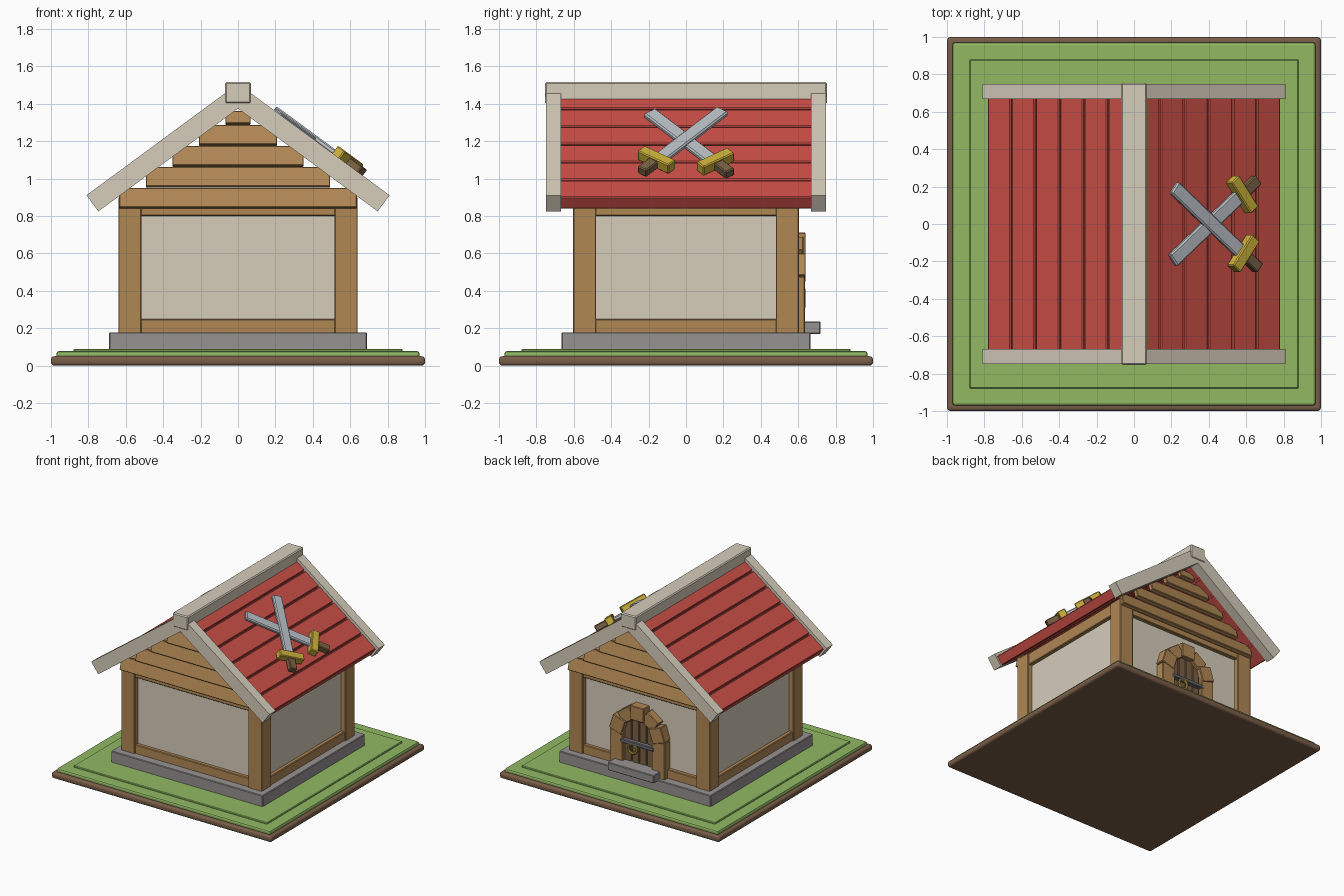
import bpy, bmesh, math
from mathutils import Matrix, Vector

cube = bpy.data.objects.get("Cube")
if cube:
    bpy.data.objects.remove(cube, do_unlink=True)


def material(name, r, g, b):
    lin = [(c / 255 / 12.92) if c < 11 else ((c / 255 + 0.055) / 1.055) ** 2.4 for c in (r, g, b)]
    m = bpy.data.materials.new(name)
    m.use_nodes = True
    m.diffuse_color = (*lin, 1)
    m.node_tree.nodes["Principled BSDF"].inputs["Base Color"].default_value = (*lin, 1)
    return m


EARTH = material("earth brown", 122, 94, 72)
GRASS = material("grass green", 146, 186, 100)
STONE = material("stone grey", 150, 147, 145)
WOOD = material("timber brown", 176, 135, 84)
CREAM = material("cream plaster", 214, 205, 187)
RED = material("roof red", 204, 80, 71)
STEEL = material("blade steel", 186, 192, 199)
GOLD = material("gold", 205, 178, 58)
DARK = material("dark wood", 122, 96, 68)
IRON = material("iron", 112, 112, 118)


def finish(name, bm, mat, matrix=None):
    bmesh.ops.recalc_face_normals(bm, faces=bm.faces[:])
    if matrix:
        bm.transform(matrix)
    mesh = bpy.data.meshes.new(name)
    bm.to_mesh(mesh)
    bm.free()
    mesh.materials.append(mat)
    obj = bpy.data.objects.new(name, mesh)
    bpy.context.collection.objects.link(obj)
    return obj


def box(name, x, y, z, mat, matrix=None, bevel=0.005, segments=1):
    """Bevelled box from (low, high) pairs, optionally placed by a matrix."""
    bm = bmesh.new()
    bmesh.ops.create_cube(bm, size=1)
    for v in bm.verts:
        v.co = Vector([(a + b) / 2 + c * (b - a) for c, (a, b) in zip(v.co, (x, y, z))])
    if bevel:
        bmesh.ops.bevel(bm, geom=bm.edges[:], offset=bevel, segments=segments,
                        profile=0.5, affect='EDGES')
    return finish(name, bm, mat, matrix)


def prism(name, profile, y, mat):
    """Extrude an x-z profile along y."""
    bm = bmesh.new()
    face = bm.faces.new([bm.verts.new((px, y[0], pz)) for px, pz in profile])
    out = bmesh.ops.extrude_face_region(bm, geom=[face])["geom"]
    for v in out:
        if isinstance(v, bmesh.types.BMVert):
            v.co.y = y[1]
    return finish(name, bm, mat)


def span(r):
    return (-r, r)


# Ground and foundation
box("earth_slab", span(1), span(1), (0, 0.05), EARTH, bevel=0.018, segments=3)
box("grass_lower", span(0.97), span(0.97), (0.04, 0.077), GRASS, bevel=0.012, segments=2)
box("grass_upper", span(0.88), span(0.88), (0.06, 0.088), GRASS)
box("foundation", span(0.69), span(0.665), (0.08, 0.178), STONE)

# Walls and timber frame
box("plaster_walls", span(0.6), span(0.565), (0.17, 0.85), CREAM, bevel=0)
for sx in (-1, 1):
    for sy in (-1, 1):
        box("corner_post", sorted((sx * 0.515, sx * 0.64)), sorted((sy * 0.48, sy * 0.605)),
            (0.17, 0.9), WOOD)
for s in (-1, 1):
    for label, z in (("bottom_rail", (0.17, 0.25)), ("top_rail", (0.8, 0.9))):
        box("side_" + label, sorted((s * 0.55, s * 0.63)), span(0.5), z, WOOD)
        box("end_" + label, span(0.53), sorted((s * 0.52, s * 0.595)), z, WOOD)

# Tilted gable boards, each shorter than the one below
for turn in (0, math.pi):
    for i in range(5):
        height = 0.07 if i == 4 else 0.108
        place = (Matrix.Rotation(turn, 4, 'Z') @ Matrix.Translation((0, -0.635, 0.848 + i * 0.112))
                 @ Matrix.Rotation(-0.3, 4, 'X'))
        box("gable_board", span(0.635 - 0.142 * i), (0, 0.035), (0, height), WOOD, place, 0.004)

# Roof: local x runs down the slope, local z points out of it
PITCH = math.atan(0.736)
APEX = 1.507
slope = Matrix.Translation((0, 0, APEX)) @ Matrix.Rotation(PITCH, 4, 'Y')
cuts = [0.032 + 0.1605 * i for i in range(7)]
for turn in (0, math.pi):
    side = Matrix.Rotation(turn, 4, 'Z') @ slope
    box("roof_deck", (0.04, 0.985), span(0.672), (-0.102, -0.045), RED, side, 0)
    for a, b in zip(cuts, cuts[1:]):
        box("roof_plank", (a + 0.004, b - 0.004), span(0.675), (-0.103, -0.024), RED, side, 0.006)

# Gable trim and ridge
sn, cs = math.sin(PITCH), math.cos(PITCH)
end, thick = 1.006, 0.107
right = [(end * cs, APEX - end * sn),
         (end * cs - thick * sn, APEX - end * sn - thick * cs)]
chevron = ([(0, APEX)] + right + [(0, APEX - thick / cs)]
           + [(-px, pz) for px, pz in reversed(right)])
for y in ((-0.748, -0.668), (0.668, 0.748)):
    prism("gable_trim", chevron, y, CREAM)
box("ridge_cap", span(0.07), span(0.753), (1.4, 1.515), CREAM, bevel=0.008)

# Crossed swords lying on the roof
for s, lift in ((1, 0), (-1, 0.012)):
    place = slope @ Matrix.Translation((0.51, 0, lift)) @ Matrix.Rotation(s * 0.66, 4, 'Z')
    box("sword_blade", (-0.32, 0.25), span(0.04), (-0.018, 0.013), STEEL, place, 0.008)
    box("sword_guard", (0.225, 0.288), span(0.105), (-0.024, 0.038), GOLD, place, 0.006)
    box("sword_grip", (0.28, 0.385), span(0.03), (-0.022, 0.026), DARK, place, 0.006)

# Arched doorway at the back
ARCH_Z = 0.465
for s in (-1, 1):
    box("door_post", sorted((s * 0.13, s * 0.25)), (0.55, 0.635), (0.17, ARCH_Z + 0.01), WOOD)
for i in range(5):
    place = (Matrix.Translation((0, 0, ARCH_Z))
             @ Matrix.Rotation(math.radians(72 - 36 * i), 4, 'Y'))
    proud = 0.012 * (i % 2 == 0)
    box("arch_block", span(0.062), (0.55, 0.628 + proud), (0.13, 0.235 + proud), WOOD, place)
for i in range(4):
    x = -0.102 + 0.068 * i
    top = ARCH_Z + math.sqrt(0.15 ** 2 - x * x)
    box("door_plank", (x - 0.032, x + 0.032), (0.55, 0.605), (0.17, top), DARK)
box("door_backing", span(0.13), (0.55, 0.59), (0.17, 0.56), DARK, bevel=0)
box("door_band", span(0.15), (0.59, 0.64), (0.385, 0.415), IRON)
box("door_step", span(0.21), (0.58, 0.72), (0.17, 0.235), STONE)

# Ring handle
bpy.ops.mesh.primitive_torus_add(major_radius=0.038, minor_radius=0.01, major_segments=20,
                                 minor_segments=8, location=(0.045, 0.63, 0.355),
                                 rotation=(math.pi / 2, 0, 0))
ring = bpy.context.object
ring.name = "ring_handle"
ring.data.materials.append(GOLD)
bpy.ops.object.shade_smooth_by_angle()
